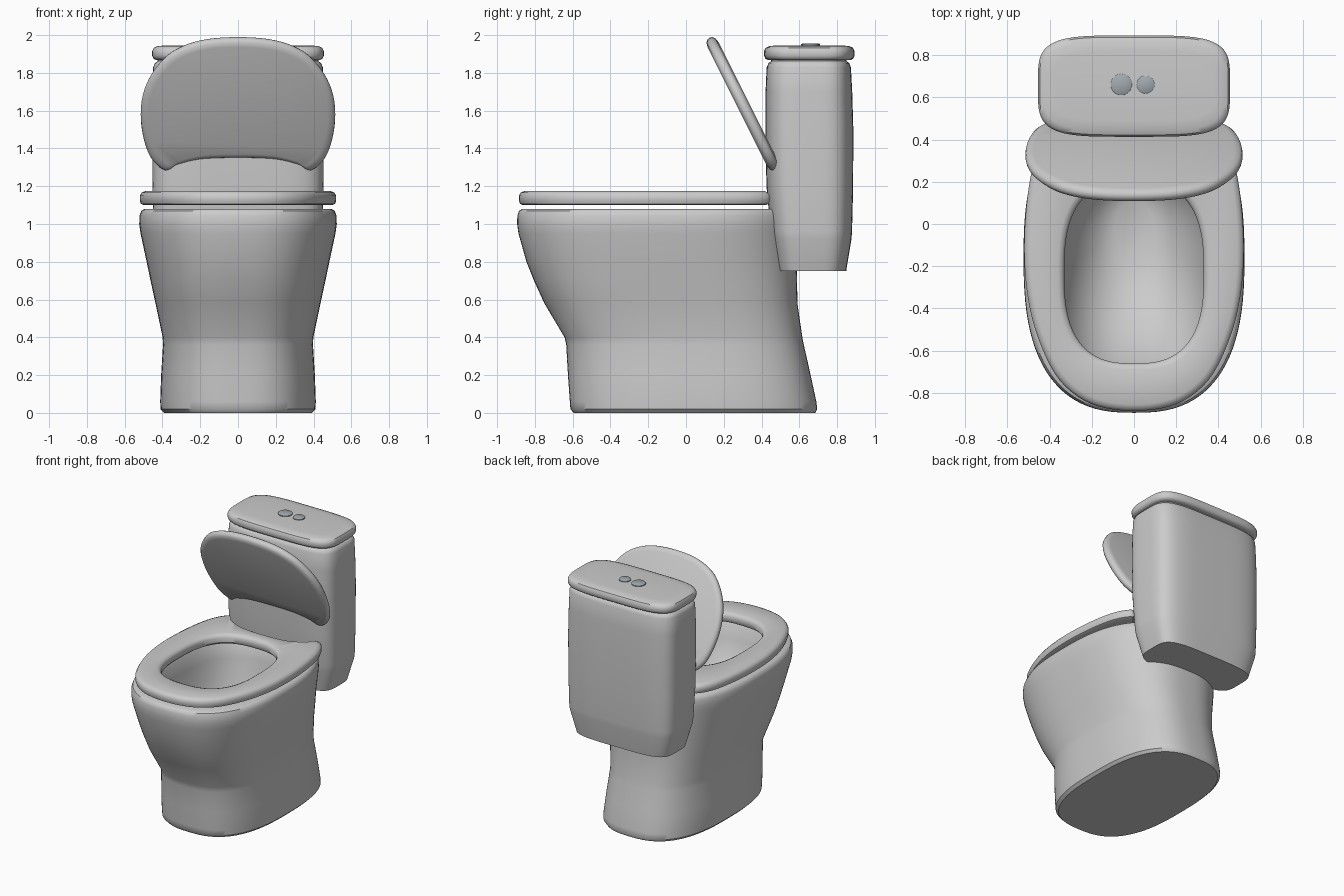
import bpy, bmesh, math
from mathutils import Vector

if "Cube" in bpy.data.objects:
    bpy.data.objects.remove(bpy.data.objects["Cube"])

N = 96  # points per cross-section


def skin(name, rings, closed=False, cap=True, angle=40):
    """Skin a list of equal-length point rings into a smooth-shaded mesh."""
    bm = bmesh.new()
    vr = [[bm.verts.new(p) for p in ring] for ring in rings]
    n = len(vr[0])
    pairs = list(zip(vr, vr[1:])) + ([(vr[-1], vr[0])] if closed else [])
    for a, b in pairs:
        for i in range(n):
            j = (i + 1) % n
            bm.faces.new((a[i], a[j], b[j], b[i]))
    if cap and not closed:
        bm.faces.new(vr[0][::-1])
        bm.faces.new(vr[-1])
    bmesh.ops.recalc_face_normals(bm, faces=bm.faces)
    me = bpy.data.meshes.new(name)
    bm.to_mesh(me)
    bm.free()
    ob = bpy.data.objects.new(name, me)
    bpy.context.collection.objects.link(ob)
    bpy.ops.object.select_all(action='DESELECT')
    ob.select_set(True)
    bpy.context.view_layer.objects.active = ob
    bpy.ops.object.shade_smooth_by_angle(angle=math.radians(angle))
    return ob


def oval(z, hw, y0, y1, n):
    """Superellipse section at height z, from y0 to y1."""
    pts = []
    for i in range(N):
        t = 2 * math.pi * i / N
        c, s = math.cos(t), math.sin(t)
        pts.append(((math.copysign(abs(c) ** (2 / n), c)) * hw,
                    (y0 + y1) / 2 + math.copysign(abs(s) ** (2 / n), s) * (y1 - y0) / 2, z))
    return pts


def spline(pts, steps=5):
    """Closed Catmull-Rom curve through 2D points."""
    out, n = [], len(pts)
    for i in range(n):
        p0, p1, p2, p3 = (Vector(pts[(i + k) % n]) for k in (-1, 0, 1, 2))
        for k in range(steps):
            t = k / steps
            out.append(0.5 * (2 * p1 + (p2 - p0) * t + (2 * p0 - 5 * p1 + 4 * p2 - p3) * t ** 2
                              + (3 * p1 - p0 - 3 * p2 + p3) * t ** 3))
    return out


# shared seat / lid outline: u across (-1..1), v from back (0) to front (1), notched at the back
half = [(0, .1), (.22, .098), (.43, .085), (.64, .045), (.75, .005), (.89, .09), (.97, .24),
        (1, .42), (.97, .59), (.87, .745), (.68, .89), (.39, .975), (0, 1)]
outline = spline(half + [(-u, v) for u, v in half[-2:0:-1]])

# bowl: outer wall from the foot up, over the rim, down into the basin
outer = [(0, .39, -.595, .685, 2.7), (.02, .41, -.612, .695, 2.7), (.06, .412, -.615, .69, 2.7),
         (.2, .407, -.625, .66, 2.7), (.36, .397, -.634, .624, 2.7), (.4, .399, -.643, .616, 2.7),
         (.58, .437, -.75, .59, 2.7), (.7, .463, -.805, .588, 2.65), (.8, .484, -.845, .585, 2.6),
         (.95, .516, -.887, .58, 2.6), (1.0, .523, -.894, .58, 2.6), (1.045, .521, -.893, .578, 2.6),
         (1.07, .512, -.884, .57, 2.6), (1.08, .495, -.867, .555, 2.6)]
inner = [(1.08, .40, -.76, .37, 2.6), (1.06, .385, -.742, .352, 2.6), (.95, .37, -.72, .33, 2.6),
         (.8, .335, -.65, .30, 2.5), (.65, .27, -.52, .26, 2.4), (.54, .18, -.35, .2, 2.2),
         (.49, .09, -.2, .12, 2)]
skin("bowl", [oval(*s) for s in outer + inner])

# seat ring: outer edge follows the outline, hole is a superellipse
HY, HA, HB = -.23, .33, .43


def seat_edge(d, z):
    return [(p.x * (.52 - d), -.2175 - (p.y - .5) * (1.335 - 2 * d), z) for p in outline]


def seat_hole(d, z):
    pts = []
    for x, y, _ in seat_edge(0, 0):
        dx, dy = x, y - HY
        r = (abs(dx / (HA + d)) ** 2.7 + abs(dy / (HB + d)) ** 2.7) ** (-1 / 2.7)
        pts.append((dx * r, HY + dy * r, z))
    return pts


skin("seat", [seat_edge(d, z) for d, z in
              ((.022, 1.1), (.006, 1.107), (0, 1.125), (0, 1.15), (.01, 1.166), (.03, 1.175))]
     + [seat_hole(d, z) for d, z in ((.03, 1.175), (.01, 1.167), (0, 1.15), (0, 1.115), (.012, 1.1))],
     closed=True)

# lid: same outline, shortened and leaning forward from the tank
centre = Vector((0, .30, 1.635))
up = Vector((0, -.447, .894))
front = Vector((0, -.894, -.447))


def lid_ring(d, t):
    return [centre + Vector((p.x * (.515 - d), 0, 0)) + up * ((p.y - .5) * (.785 - 2 * d)) + front * t
            for p in outline]


skin("lid", [lid_ring(d, t) for d, t in
             ((.04, -.032), (.015, -.026), (.003, -.014), (0, 0), (.003, .014), (.015, .026), (.04, .032))])

# tank
skin("tank", [oval(*s, 4.2) for s in
              ((.75, .395, .485, .848), (.92, .443, .455, .876), (.96, .447, .448, .879),
               (1.2, .453, .426, .885), (1.5, .455, .42, .886), (1.7, .453, .421, .88),
               (1.83, .449, .427, .873), (1.852, .44, .437, .864), (1.862, .425, .45, .85),
               (1.875, .425, .45, .85))])

# tank lid
skin("tank_lid", [oval(*s, 4.2) for s in
                  ((1.868, .435, .433, .873), (1.876, .448, .42, .886), (1.89, .454, .414, .892),
                   (1.915, .455, .413, .893), (1.933, .446, .422, .884), (1.942, .425, .443, .863),
                   (1.946, .38, .488, .818))])

# flush buttons
grey = bpy.data.materials.new("button_grey")
grey.diffuse_color = (.36, .40, .43, 1)
grey.use_nodes = True
grey.node_tree.nodes["Principled BSDF"].inputs["Base Color"].default_value = grey.diffuse_color
for name, x, r in (("large_button", -.06, .05), ("small_button", .055, .042)):
    b = skin(name, [oval(z, q, .66 - q, .66 + q, 2) for z, q in
                    ((1.93, r), (1.952, r), (1.956, r - .005))])
    b.location.x = x
    b.data.materials.append(grey)
